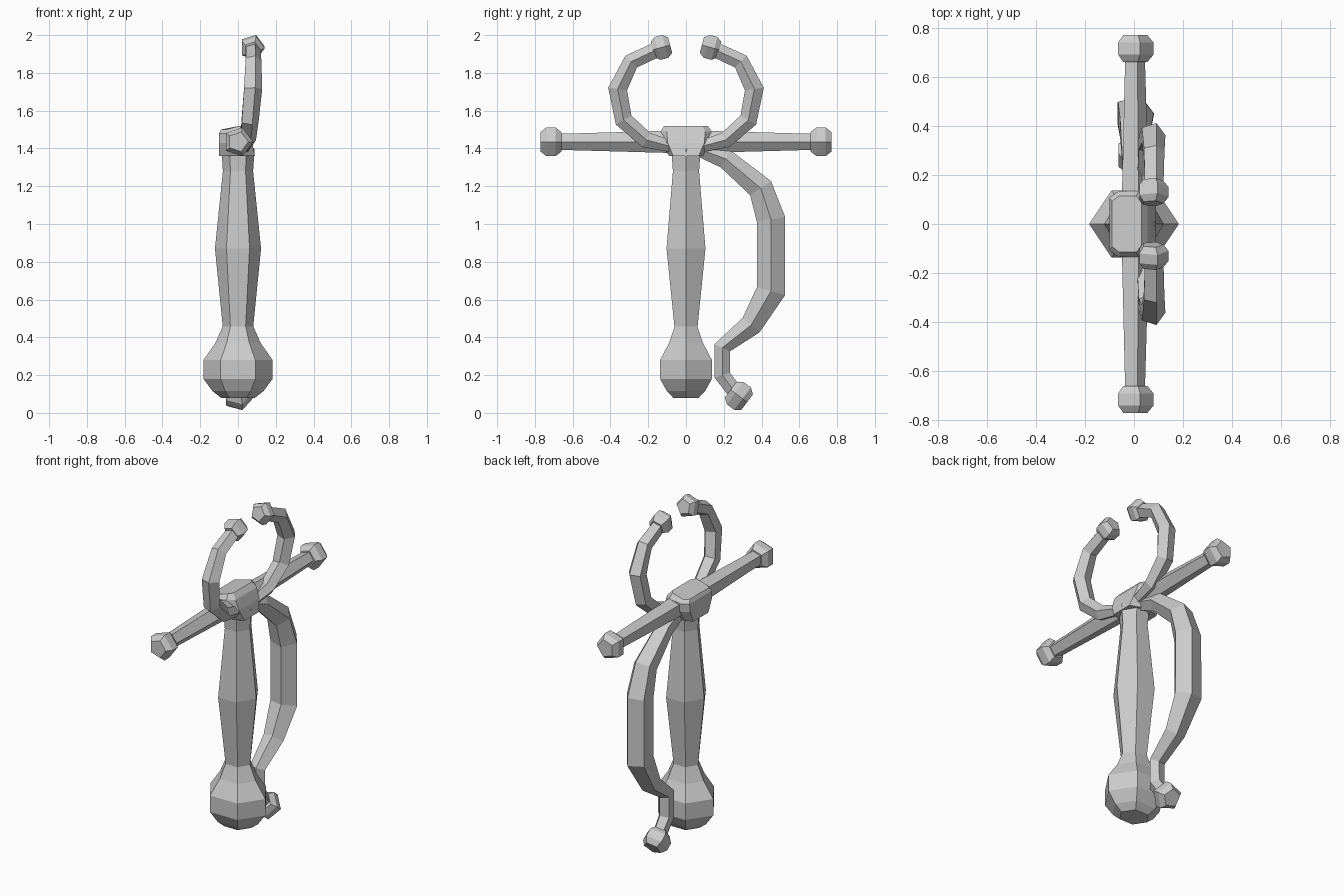
import bpy
from math import cos, sin, pi
from mathutils import Vector

if "Cube" in bpy.data.objects:
    bpy.data.objects.remove(bpy.data.objects["Cube"])


def mesh_from_rings(name, rings):
    """Skin equal-sized rings of points and cap both ends."""
    n = len(rings[0])
    verts = [v for ring in rings for v in ring]
    faces = [tuple(reversed(range(n))),
             tuple(range(len(verts) - n, len(verts)))]
    for i in range(len(rings) - 1):
        for j in range(n):
            k = (j + 1) % n
            faces.append((i * n + j, i * n + k, (i + 1) * n + k, (i + 1) * n + j))
    me = bpy.data.meshes.new(name)
    me.from_pydata(verts, [], faces)
    me.update()
    ob = bpy.data.objects.new(name, me)
    bpy.context.collection.objects.link(ob)
    return ob


def lathe(name, profile, n=6):
    """Upright turned part; profile rows are (radius x, radius y, z)."""
    return mesh_from_rings(name, [
        [(rx * cos(2 * pi * j / n), ry * sin(2 * pi * j / n), z) for j in range(n)]
        for rx, ry, z in profile])


def tube(name, path, n=5):
    """Five-sided bar along a path in the y-z plane; rows are (x, y, z, radius)."""
    pts = [Vector(p[:3]) for p in path]
    rings = []
    for i, p in enumerate(pts):
        a = (p - pts[i - 1]).normalized() if i else Vector()
        b = (pts[i + 1] - p).normalized() if i < len(pts) - 1 else Vector()
        t = a + b
        t.x = 0
        t.normalize()
        u = Vector((1, 0, 0))
        v = t.cross(u)
        r = path[i][3]
        rings.append([p + r * (cos(2 * pi * j / n) * u + sin(2 * pi * j / n) * v)
                      for j in range(n)])
    return mesh_from_rings(name, rings)


def knob(name, centre, axis, r, length):
    """Bevelled five-sided end knob."""
    c, d = Vector(centre), Vector(axis).normalized()
    steps = ((-.5, .68), (-.22, 1), (.22, 1), (.5, .68))
    return tube(name, [(*(c + d * length * s), r * k) for s, k in steps])


# Pommel and grip
lathe("pommel", [(r, r * .866, z) for r, z in
                 ((.09, .08), (.135, .115), (.183, .18), (.183, .28),
                  (.12, .37), (.08, .46))])
lathe("grip", [(.08, .07, .45), (.122, .119, .87), (.08, .08, 1.28), (.088, .09, 1.40)])

# Central block
rings = []
for x0, x1, x2, y, z0, z1 in ((-.10, .03, .09, .09, 1.36, 1.36),
                              (-.10, .03, .075, .13, 1.43, 1.43),
                              (-.10, .02, .055, .135, 1.48, 1.49),
                              (-.09, .01, .03, .115, 1.50, 1.52)):
    rings.append([(x0, -y * .8, z0), (-.06, -y, z0), (x1, -y, z1), (x2, -y * .75, z1),
                  (x2, y * .75, z1), (x1, y, z1), (-.06, y, z0), (x0, y * .8, z0)])
mesh_from_rings("guard_block", rings)

# Cross bars and curled arms, one of each per side
for side, s in (("front", -1), ("back", 1)):
    tube(f"{side}_cross_bar", [(0, s * .08, 1.435, .062), (0, s * .69, 1.435, .044)])
    knob(f"{side}_cross_knob", (0, s * .715, 1.435), (0, s, 0), .08, .11)
    tube(f"{side}_curl", [(.04, s * .06, 1.405, .03), (.05, s * .21, 1.445, .045),
                          (.06, s * .33, 1.55, .05), (.075, s * .362, 1.715, .053),
                          (.078, s * .29, 1.86, .046), (.078, s * .15, 1.925, .042)])
    knob(f"{side}_curl_knob", (.075, s * .13, 1.935), (0, -s * .96, .26), .066, .095)

# Knuckle guard
tube("knuckle_guard", [(.0, .06, 1.40, .04), (0, .21, 1.345, .055),
                       (0, .395, 1.19, .07), (0, .45, 1.025, .08),
                       (0, .45, .645, .082), (0, .345, .465, .062),
                       (0, .192, .345, .047), (0, .192, .2, .045),
                       (0, .26, .11, .042)])
knob("knuckle_guard_knob", (0, .28, .09), (0, .8, -.6), .078, .11)
